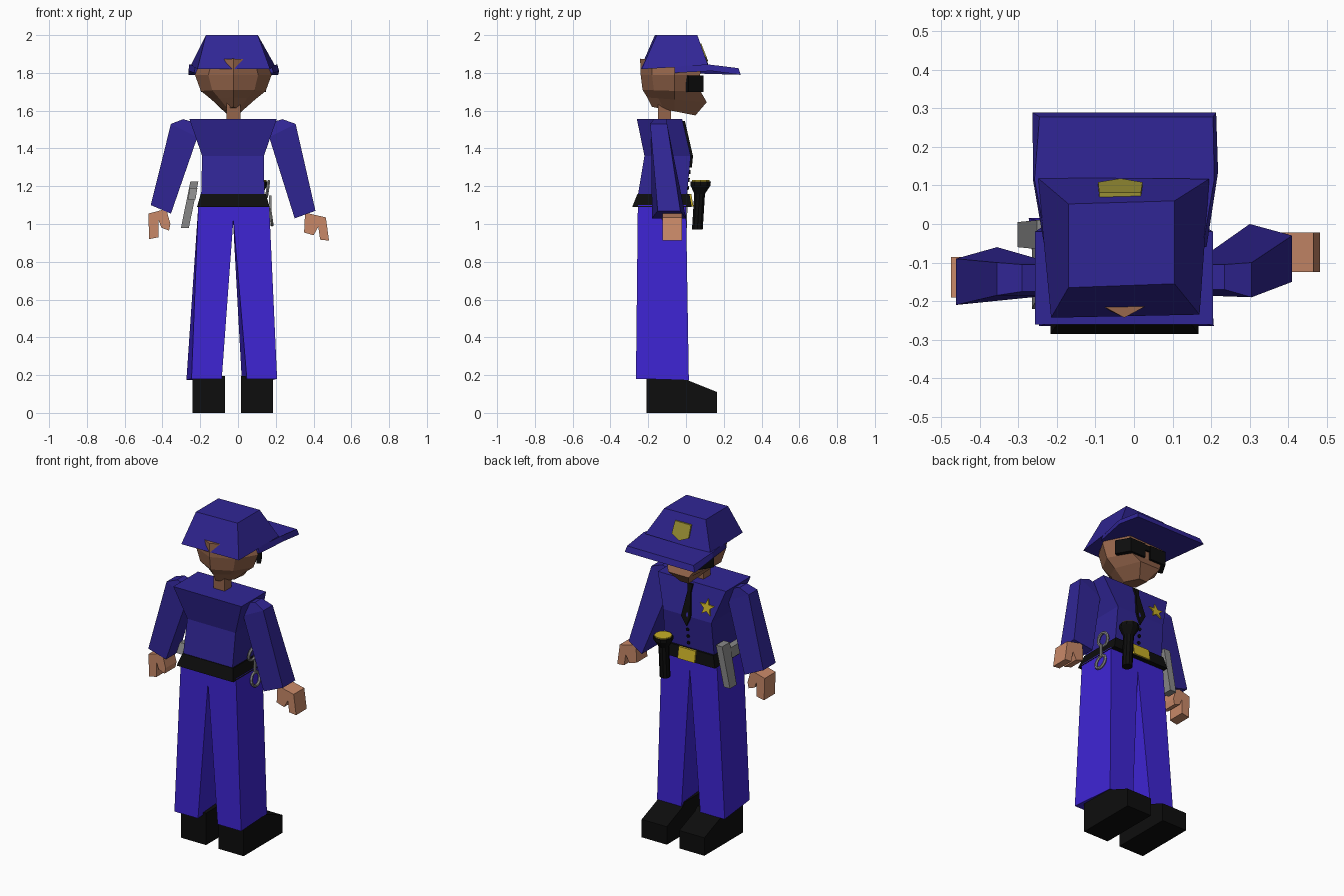
import bpy, bmesh
from math import sin, cos, pi, radians

CX = -0.025  # body centre line


def mat(name, r, g, b):
    m = bpy.data.materials.new(name)
    m.diffuse_color = (r, g, b, 1)
    return m


SHIRT = mat("shirt_blue", .03, .019, .30)
PANTS = mat("trouser_blue", .048, .018, .65)
SKIN = mat("skin", .58, .25, .14)
FACE = mat("face_skin", .30, .13, .07)
BLACK = mat("black", .004, .004, .004)
GOLD = mat("gold", .58, .43, .02)
DULL = mat("dull_gold", .32, .28, .035)
STEEL = mat("steel", .25, .25, .25)


def loft(name, rings, m):
    """Closed skin through rings of equal point count, capped at both ends."""
    bm = bmesh.new()
    vs = [[bm.verts.new(p) for p in r] for r in rings]
    n = len(vs[0])
    for a, b in zip(vs, vs[1:]):
        for i in range(n):
            j = (i + 1) % n
            bm.faces.new((a[i], a[j], b[j], b[i]))
    bm.faces.new(vs[0][::-1])
    bm.faces.new(vs[-1])
    bmesh.ops.recalc_face_normals(bm, faces=bm.faces)
    me = bpy.data.meshes.new(name)
    bm.to_mesh(me)
    bm.free()
    me.materials.append(m)
    ob = bpy.data.objects.new(name, me)
    bpy.context.collection.objects.link(ob)
    return ob


def rect(x0, x1, y0, y1, z):
    return [(x0, y0, z), (x1, y0, z), (x1, y1, z), (x0, y1, z)]


def plate(name, pts, y_of_z, m, t=.01):
    """Flat x/z outline laid on a sloping front surface."""
    loft(name, [[(x, y_of_z(z) + o, z) for x, z in pts] for o in (-.01, t)], m)


def circle(cx, cy, cz, r, n=10):
    return [(cx + r * cos(2 * pi * i / n), cy + r * sin(2 * pi * i / n), cz) for i in range(n)]


def chest(z):
    if z > 1.36:
        return .025 - .045 * (z - 1.36) / .195
    return .005 + .02 * (z - 1.16) / .2


# trousers and shoes
for side, cx, top, sx in (("left", -.178, (-.21, -.019), -.155), ("right", .115, (-.031, .165), .1)):
    bot = [(cx - .08 + .012, -.265, .18), (cx + .08 + .012, -.265, .18),
           (cx + .083 - .012, .015, .175), (cx - .083 - .012, .015, .175)]
    loft(side + "_trouser_leg", [bot, rect(*top, -.255, 0, 1.1)], PANTS)
    prof = [(-.21, 0), (.165, 0), (.165, .11), (.015, .17), (-.01, .195), (-.21, .195)]
    loft(side + "_shoe", [[(x, y, z) for y, z in prof] for x in (sx - .085, sx + .085)], BLACK)

# torso and belt
loft("shirt", [rect(-.195, .14, -.255, .005, 1.15), rect(-.19, .137, -.22, .025, 1.36),
               rect(-.257, .205, -.26, -.02, 1.555)], SHIRT)
loft("belt", [rect(-.217, .167, -.285, .03, 1.09), rect(-.197, .147, -.257, .018, 1.16)], BLACK)
plate("belt_buckle", [(-.085, 1.092), (.03, 1.092), (.03, 1.16), (-.085, 1.16)],
      lambda z: .03 - .17 * (z - 1.09), GOLD)

# arms
loft("right_sleeve", [
    [(.185, -.17, 1.54), (.235, -.17, 1.555), (.235, -.105, 1.555), (.185, -.105, 1.54)],
    [(.165, -.185, 1.46), (.305, -.19, 1.53), (.305, -.10, 1.53), (.165, -.095, 1.46)],
    [(.30, -.18, 1.03), (.41, -.15, 1.07), (.41, -.03, 1.07), (.30, 0, 1.03)]], SHIRT)
loft("left_sleeve", [
    [(-.24, -.175, 1.54), (-.29, -.175, 1.555), (-.29, -.105, 1.555), (-.24, -.105, 1.54)],
    [(-.215, -.185, 1.46), (-.355, -.185, 1.53), (-.355, -.10, 1.53), (-.215, -.10, 1.46)],
    [(-.355, -.19, 1.055), (-.462, -.21, 1.10), (-.462, -.09, 1.10), (-.355, -.06, 1.055)]], SHIRT)

# hands: palm with fingers and thumb
right = [(.355, 1.06), (.465, 1.035), (.482, .912), (.435, .917), (.425, .985), (.40, .94), (.35, .955)]
left = [(-.475, 1.055), (-.38, 1.08), (-.358, 1.0), (-.365, .965), (-.405, .98), (-.42, 1.02),
        (-.42, .93), (-.47, .92)]
for name, pts, y0, y1 in (("right_hand", right, -.125, -.022), ("left_hand", left, -.19, -.085)):
    loft(name, [[(x, y, z) for x, z in pts] for y in (y0, y1)], SKIN)

# neck and faceted head
loft("neck", [rect(-.062, .012, -.148, -.08, 1.54), rect(-.062, .012, -.148, -.08, 1.66)], FACE)


def head_ring(w, yb, yf, zb, zf):
    ym = -.06
    pts = [(0, yb), (w * .65, yb + .06), (w, ym), (w * .6, yf), (-w * .6, yf), (-w, ym), (-w * .65, yb + .06)]
    return [(CX + x, y, zb + (zf - zb) * (y - yb) / (yf - yb)) for x, y in pts]


loft("head", [head_ring(.045, -.18, .05, 1.62, 1.575), head_ring(.115, -.205, .11, 1.67, 1.645),
              head_ring(.172, -.23, .078, 1.71, 1.70), head_ring(.203, -.24, .075, 1.79, 1.79),
              head_ring(.17, -.243, .085, 1.875, 1.86)], FACE)

# dark glasses wrapping round the face
for side, s in (("left", -1), ("right", 1)):
    pts = [(.018, .092), (.125, .092), (.172, .012), (.15, .0), (.11, .065), (.018, .065)]
    loft(side + "_lens", [[(CX + s * x, y, z) for x, y in pts] for z in (1.70, 1.785)], BLACK)
loft("glasses_bridge", [rect(CX - .02, CX + .02, .065, .088, z) for z in (1.75, 1.782)], BLACK)

# cap crown, peak and badge
loft("cap_crown", [
    [(-.215, -.243, 1.82), (.17, -.235, 1.82), (.195, .117, 1.84), (-.25, .12, 1.84)],
    [(-.17, -.165, 2.0), (.105, -.155, 2.0), (.105, .06, 2.0), (-.17, .052, 2.0)]], SHIRT)
peak = [(-.225, -.06, 1.835), (-.258, .115, 1.845), (-.245, .278, 1.825), (.205, .278, 1.825),
        (.208, .115, 1.845), (.178, -.06, 1.835)]
under = [(-.232, -.06, 1.80), (-.262, .115, 1.812), (-.263, .289, 1.79), (.213, .289, 1.79),
         (.218, .135, 1.81), (.188, -.06, 1.80)]
loft("cap_peak", [under, peak], SHIRT)
plate("cap_badge", [(-.09, 1.955), (.018, 1.955), (.022, 1.885), (-.035, 1.86), (-.093, 1.885)],
      lambda z: .118 - .39 * (z - 1.84), DULL, .008)

# tie, buttons and star
plate("tie", [(-.04, 1.545), (-.005, 1.545), (-.012, 1.50), (.008, 1.36), (-.023, 1.30),
              (-.053, 1.36), (-.034, 1.50)], chest, BLACK, .012)
for i in range(3):
    z0 = 1.275 - .042 * i
    plate("button_%d" % (i + 1), [(CX + x, z0 + z) for x, z, _ in circle(0, 0, 0, .01, 8)] and
          [(CX + .01 * cos(k * pi / 4), z0 + .01 * sin(k * pi / 4)) for k in range(8)], chest, BLACK, .007)
plate("chest_star", [(-.15 + r * sin(k * pi / 5), 1.44 + r * cos(k * pi / 5))
                     for k in range(10) for r in [.05 if k % 2 == 0 else .021]], chest, GOLD, .008)

# torch hanging from the belt
loft("torch_body", [circle(.1, .06, .97, .03), circle(.1, .072, 1.16, .03),
                    circle(.1, .077, 1.205, .056), circle(.1, .078, 1.225, .056)], BLACK)
loft("torch_lens", [circle(.1, .078, 1.222, .05), circle(.1, .078, 1.232, .05)], GOLD)

# sidearm: barrel pointing down, grip pointing back
loft("sidearm_barrel", [rect(-.302, -.26, -.06, .005, .98), rect(-.252, -.21, -.065, .01, 1.225)], STEEL)
loft("sidearm_grip", [rect(-.265, -.225, -.22, -.05, 1.13), rect(-.255, -.215, -.20, -.05, 1.19)], STEEL)

# handcuffs
for name, x, z, tilt in (("upper_cuff", .157, 1.185, 8), ("lower_cuff", .175, 1.035, -8)):
    bpy.ops.mesh.primitive_torus_add(major_radius=.04, minor_radius=.009, major_segments=14,
                                     minor_segments=6, location=(x, -.08, z),
                                     rotation=(0, radians(90 + tilt), 0))
    bpy.context.object.name = name
    bpy.context.object.data.materials.append(STEEL)
loft("cuff_link", [rect(.165, .177, -.086, -.074, z) for z in (1.07, 1.15)], STEEL)
